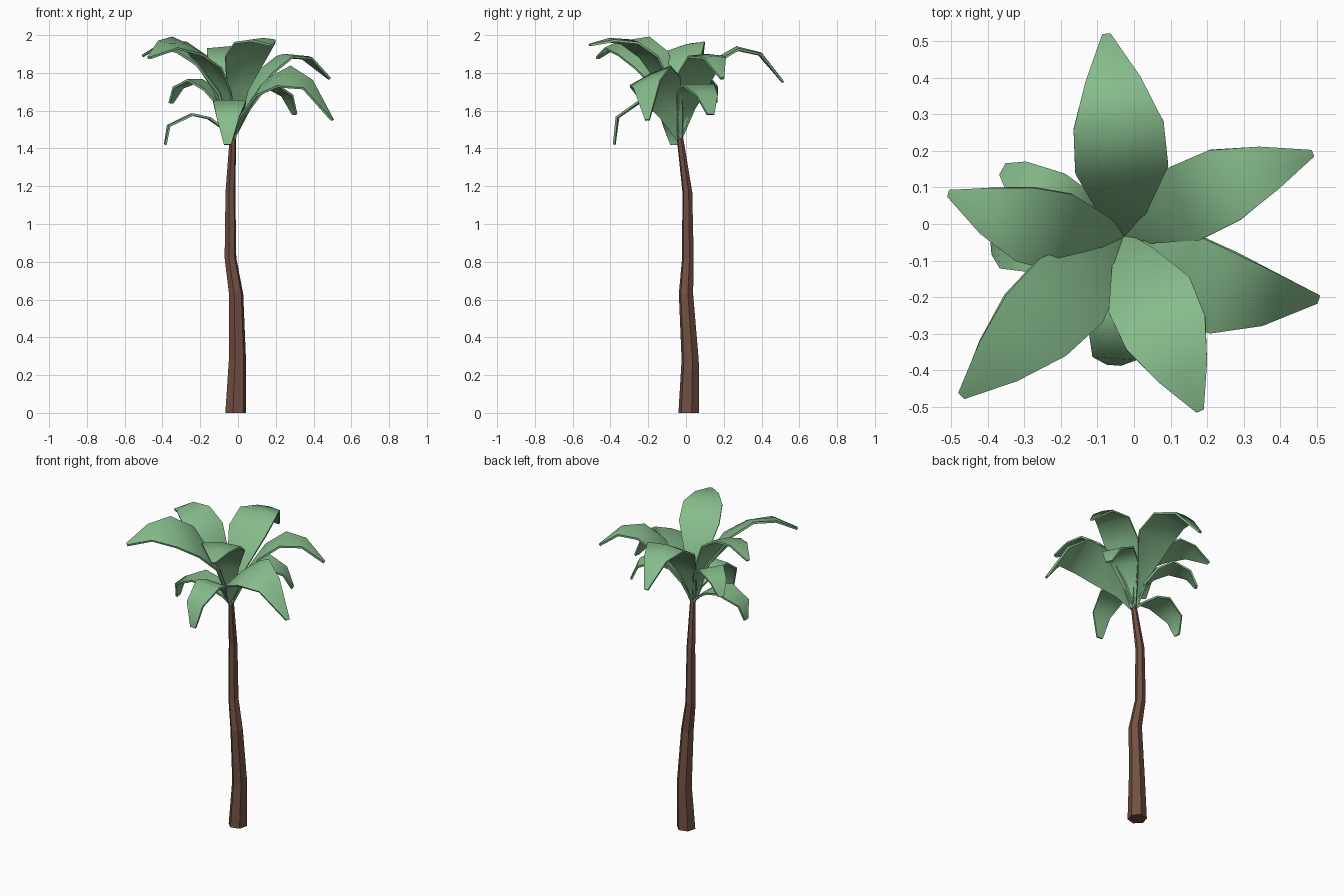
import bpy, math
from mathutils import Vector

if "Cube" in bpy.data.objects:
    bpy.data.objects.remove(bpy.data.objects["Cube"])


def material(name, rgb):
    m = bpy.data.materials.new(name)
    m.diffuse_color = (*rgb, 1)
    m.use_nodes = True
    m.node_tree.nodes["Principled BSDF"].inputs["Base Color"].default_value = m.diffuse_color
    return m


def loft(name, rings, mat, smooth=False):
    """Skin a list of equal-sized vertex rings and cap both ends."""
    n = len(rings[0])
    verts = [v for ring in rings for v in ring]
    faces = [tuple(reversed(range(n))),
             tuple(range(len(verts) - n, len(verts)))]
    for r in range(len(rings) - 1):
        a = r * n
        for i in range(n):
            j = (i + 1) % n
            faces.append((a + i, a + j, a + n + j, a + n + i))
    me = bpy.data.meshes.new(name)
    me.from_pydata(verts, [], faces)
    me.materials.append(mat)
    ob = bpy.data.objects.new(name, me)
    bpy.context.collection.objects.link(ob)
    bpy.ops.object.select_all(action='DESELECT')
    ob.select_set(True)
    bpy.context.view_layer.objects.active = ob
    bpy.ops.object.mode_set(mode='EDIT')
    bpy.ops.mesh.select_all(action='SELECT')
    bpy.ops.mesh.normals_make_consistent(inside=False)
    bpy.ops.object.mode_set(mode='OBJECT')
    if smooth:
        bpy.ops.object.shade_smooth_by_angle(angle=math.radians(60))
    return ob


bark = material("bark", (0.17, 0.08, 0.055))
leaf = material("leaf", (0.24, 0.50, 0.26))

# Trunk: crooked, tapering six-sided column (x, y, z, radius)
path = [(-0.012, 0.015, 0, 0.057), (-0.003, 0.022, 0.28, 0.047),
        (-0.01, 0.0, 0.63, 0.039), (-0.04, 0.01, 0.82, 0.032),
        (-0.04, 0.007, 1.17, 0.027), (-0.026, -0.035, 1.48, 0.017)]
angles = [math.radians(60 * i + 15) for i in range(6)]
loft("trunk", [[(x + r * math.cos(a), y + r * math.sin(a), z) for a in angles]
               for x, y, z, r in path], bark)

# Fronds: thin arching blades springing from the top of the trunk
# Each outline is a list of (fraction of length, fraction of half width)
BASE = Vector((-0.028, -0.035, 1.45))
UPPER = [(0, .12), (.12, .5), (.33, .98), (.55, .95), (.78, .58), (1, .09)]
LOWER = [(0, .12), (.12, .35), (.35, .85), (.6, 1), (.88, .65), (1, .22)]
HOOKED = [(0, .12), (.12, .35), (.35, .85), (.6, 1), (.95, .68), (1, .22)]


def frond(name, shape, tip, heights, half, bank=0, bend=0, camber=0.0, thick=0.012):
    out = Vector((tip[0] - BASE.x, tip[1] - BASE.y, 0))
    left = Vector((-out.y, out.x, 0)).normalized()
    centres = []
    for (t, w), z in zip(shape, [BASE.z] + heights):
        p = BASE + out * t + left * bend * math.sin(math.pi * t)
        centres.append(Vector((p.x, p.y, z)))
    rings = []
    for i, (t, w) in enumerate(shape):
        tangent = (centres[min(i + 1, 5)] - centres[max(i - 1, 0)]).normalized()
        roll = math.radians(bank) * math.sin(math.pi * t)
        side = left * math.cos(roll) + Vector((0, 0, math.sin(roll)))
        normal = tangent.cross(side).normalized()
        up = normal * thick / 2
        s = side * half * w
        c = centres[i]
        mid = c + normal * camber * w / 2
        low = c - normal * camber * w / 2
        rings.append([low - s - up, mid - up, low + s - up,
                      low + s + up, mid + up, low - s + up])
    loft(name, rings, leaf, smooth=True)


frond("frond_back", UPPER, (-.075, .515), [1.675, 1.86, 1.93, 1.90, 1.75], .13, 0, -.012, .012)
frond("frond_back_right", UPPER, (.485, .192), [1.62, 1.80, 1.89, 1.88, 1.77], .11, 0, .018, .012)
frond("frond_front_right", UPPER, (.50, -.205), [1.58, 1.73, 1.785, 1.74, 1.55], .133, 25, -.065, .01)
frond("frond_front", UPPER, (.18, -.51), [1.715, 1.89, 1.965, 1.975, 1.948], .123, 0, 0, .015)
frond("frond_front_left", UPPER, (-.47, -.468), [1.70, 1.87, 1.945, 1.95, 1.88], .132, -22, .005, .01)
frond("frond_left", UPPER, (-.505, .083), [1.70, 1.87, 1.94, 1.95, 1.89], .112, -14, .033, .01)
frond("low_frond_left", HOOKED, (-.385, -.065), [1.50, 1.56, 1.58, 1.52, 1.42], .085)
frond("low_frond_back_left", LOWER, (-.355, .148), [1.60, 1.71, 1.762, 1.722, 1.64], .08, 0, .008)
frond("low_frond_right", LOWER, (.30, .13), [1.56, 1.69, 1.735, 1.68, 1.58], .095)
frond("low_frond_front", HOOKED, (-.055, -.38), [1.54, 1.62, 1.65, 1.565, 1.42], .088)
